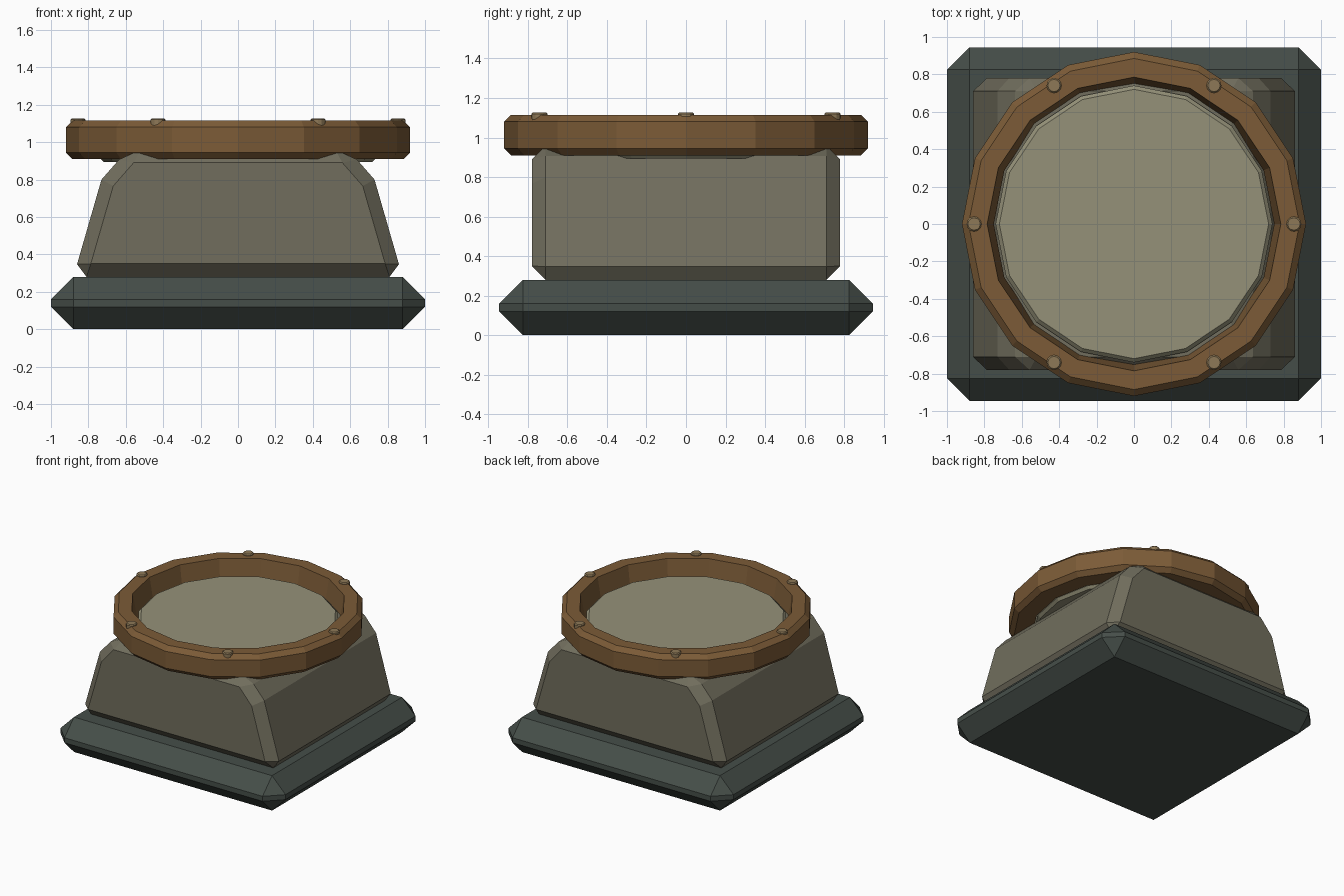
import bpy, bmesh
from math import sin, cos, pi

if "Cube" in bpy.data.objects:
    bpy.data.objects.remove(bpy.data.objects["Cube"])


def paint(obj, rgb):
    mat = bpy.data.materials.new(obj.name + "_color")
    mat.diffuse_color = (*rgb, 1)
    mat.use_nodes = True
    mat.node_tree.nodes["Principled BSDF"].inputs["Base Color"].default_value = mat.diffuse_color
    obj.data.materials.append(mat)


def make(name, verts, faces, rgb, bevel=0):
    mesh = bpy.data.meshes.new(name)
    mesh.from_pydata(verts, [], faces)
    bm = bmesh.new()
    bm.from_mesh(mesh)
    bmesh.ops.recalc_face_normals(bm, faces=bm.faces)
    bm.to_mesh(mesh)
    bm.free()
    obj = bpy.data.objects.new(name, mesh)
    bpy.context.collection.objects.link(obj)
    paint(obj, rgb)
    if bevel:
        mod = obj.modifiers.new("chamfer", 'BEVEL')
        mod.width = bevel
        mod.segments = 1
        mod.limit_method = 'ANGLE'
        mod.angle_limit = pi / 6
    return obj


def prism(name, half_profile, half_depth, rgb, bevel):
    """Mirror an (x, z) half profile and extrude it along y."""
    prof = half_profile + [(-x, z) for x, z in reversed(half_profile)]
    n = len(prof)
    verts = [(x, s * half_depth, z) for s in (-1, 1) for x, z in prof]
    faces = [list(range(n)), list(range(n, 2 * n))]
    faces += [(i, (i + 1) % n, n + (i + 1) % n, n + i) for i in range(n)]
    return make(name, verts, faces, rgb, bevel)


def lathe(name, prof, sides, rgb, closed, center=(0, 0)):
    """Revolve an (r, z) profile; open profiles get end caps."""
    n = len(prof)
    verts = [(center[0] + r * cos(2 * pi * k / sides),
              center[1] + r * sin(2 * pi * k / sides), z)
             for k in range(sides) for r, z in prof]
    faces = []
    for k in range(sides):
        a, b = k * n, (k + 1) % sides * n
        for i in range(n if closed else n - 1):
            j = (i + 1) % n
            faces.append((a + i, b + i, b + j, a + j))
    if not closed:
        faces += [[k * n + i for k in range(sides)] for i in (0, n - 1)]
    return make(name, verts, faces, rgb)


# Chamfered plinth
prism("base_plinth", [(1.0, 0), (1.0, 0.28)], 0.945, (0.06, 0.076, 0.066), 0.12)

# Tapered body with sloped shoulders
prism("body", [(0.88, 0.28), (0.73, 0.80), (0.59, 0.96)], 0.78,
      (0.165, 0.155, 0.11), 0.07)

# Top plate inside the ring
lathe("top_plate", [(0.72, 0.895), (0.74, 0.915), (0.74, 0.98), (0.72, 1.0)],
      16, (0.30, 0.285, 0.19), False)

# Rim ring
lathe("rim_ring", [(0.75, 0.91), (0.885, 0.91), (0.92, 0.945), (0.92, 1.08),
                   (0.885, 1.115), (0.785, 1.115)],
      16, (0.20, 0.105, 0.038), True)

# Bolts around the rim
for k in range(6):
    a = k * pi / 3
    lathe(f"rim_bolt_{k + 1}", [(0.04, 1.08), (0.04, 1.12), (0.033, 1.127)], 12,
          (0.27, 0.19, 0.095), False, (0.855 * cos(a), 0.855 * sin(a)))
